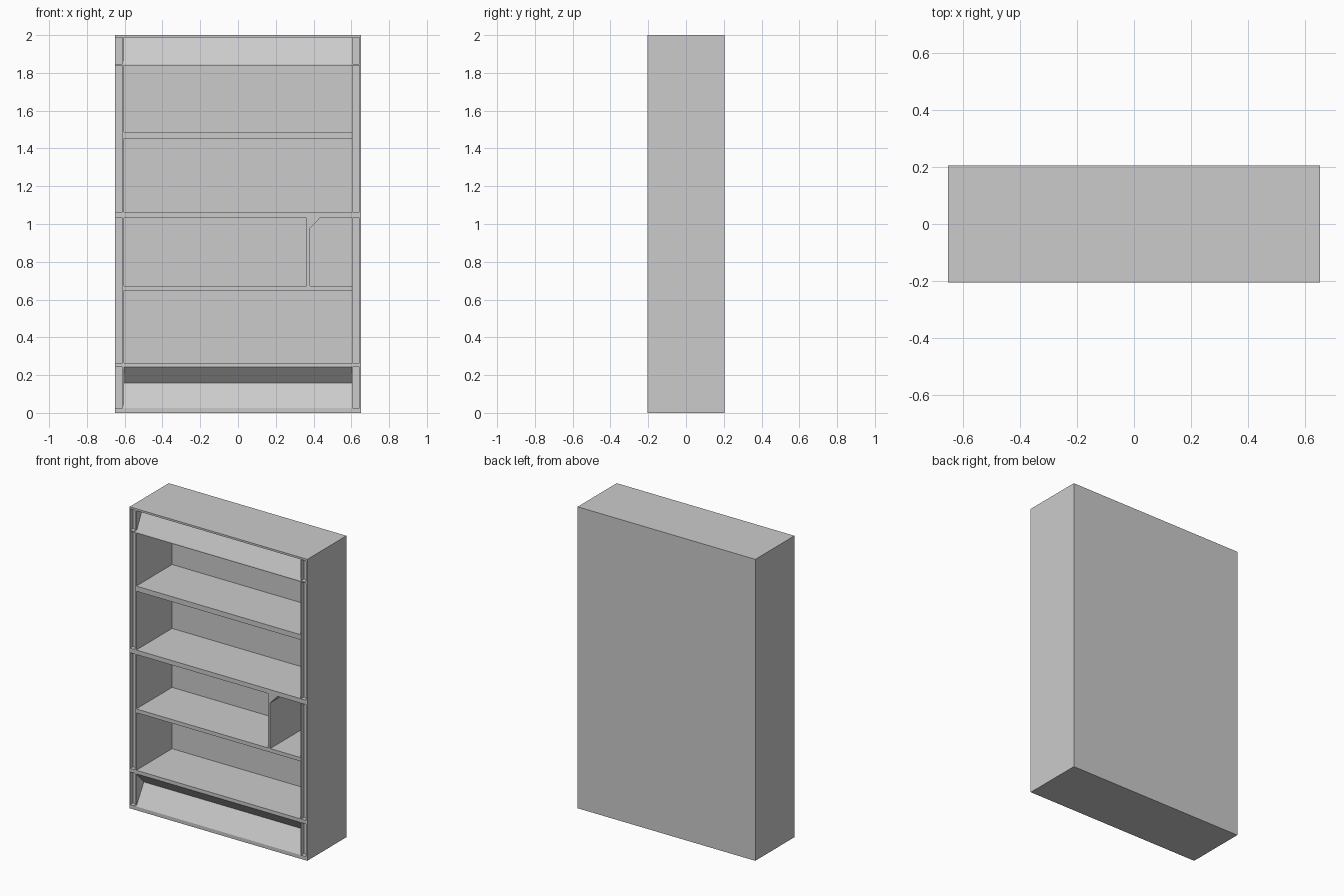
import bpy, bmesh
from mathutils import Vector

if "Cube" in bpy.data.objects:
    bpy.data.objects.remove(bpy.data.objects["Cube"])

W, D, H = 0.652, 0.205, 2.0      # half width, half depth, height
IN = 0.603                       # half width of the openings
FRONT = -D - 0.02                # cutters start just ahead of the face
BACK = 0.17                      # inner face of the back panel


def prism(bm, profile, direction):
    """Closed prism: a planar 3D profile swept along a vector."""
    face = bm.faces.new([bm.verts.new(p) for p in profile])
    new = bmesh.ops.extrude_face_region(bm, geom=[face])["geom"]
    bmesh.ops.translate(bm, vec=Vector(direction),
                        verts=[g for g in new if isinstance(g, bmesh.types.BMVert)])


def recess(bm, outline, back):
    """Recess with an (x, z) outline, from the front face to y = back."""
    prism(bm, [(x, FRONT, z) for x, z in outline], (0, back - FRONT, 0))


def rect(x0, x1, z0, z1):
    return [(x0, z0), (x1, z0), (x1, z1), (x0, z1)]


def make_object(name, bm):
    bmesh.ops.recalc_face_normals(bm, faces=bm.faces)
    mesh = bpy.data.meshes.new(name)
    bm.to_mesh(mesh)
    bm.free()
    obj = bpy.data.objects.new(name, mesh)
    bpy.context.collection.objects.link(obj)
    return obj


# solid case
bm = bmesh.new()
prism(bm, [(x, -D, z) for x, z in rect(-W, W, 0, H)], (0, 2 * D, 0))
case = make_object("bookcase", bm)

cut = bmesh.new()

# full-width shelf bays
for z0, z1 in [(1.487, 1.838), (1.453, 1.063), (0.265, 0.647)]:
    recess(cut, rect(-IN, IN, z0, z1), BACK)

# divided bay: wide left part, small right part with a clipped corner
recess(cut, rect(-IN, 0.362, 0.672, 1.033), BACK)
recess(cut, [(0.38, 0.672), (IN, 0.672), (IN, 1.033), (0.435, 1.033), (0.38, 0.975)], BACK)

# sloped cornice panel and V-shaped plinth recess, as (y, z) profiles
cornice = [(FRONT, 1.846), (-D, 1.846), (-D + 0.07, 1.987), (FRONT, 1.987)]
plinth = [(FRONT, 0.025), (-D, 0.025), (-D + 0.08, 0.157), (-D, 0.242), (FRONT, 0.242)]
for profile in (cornice, plinth):
    prism(cut, [(-IN, y, z) for y, z in profile], (2 * IN, 0, 0))

# shallow flutes in the side posts
for x0, x1 in [(-0.648, -0.611), (0.607, 0.642)]:
    for z0, z1 in [(0.025, 0.242), (0.265, 1.033), (1.063, 1.838), (1.846, 1.987)]:
        recess(cut, rect(x0, x1, z0, z1), -D + 0.03)

cutter = make_object("recess_cutter", cut)
cutter.hide_render = True

# carve the case and drop the cutter
mod = case.modifiers.new("carve", "BOOLEAN")
mod.operation = "DIFFERENCE"
mod.solver = "EXACT"
mod.object = cutter
bpy.context.view_layer.objects.active = case
bpy.ops.object.modifier_apply(modifier=mod.name)
bpy.data.objects.remove(cutter)
